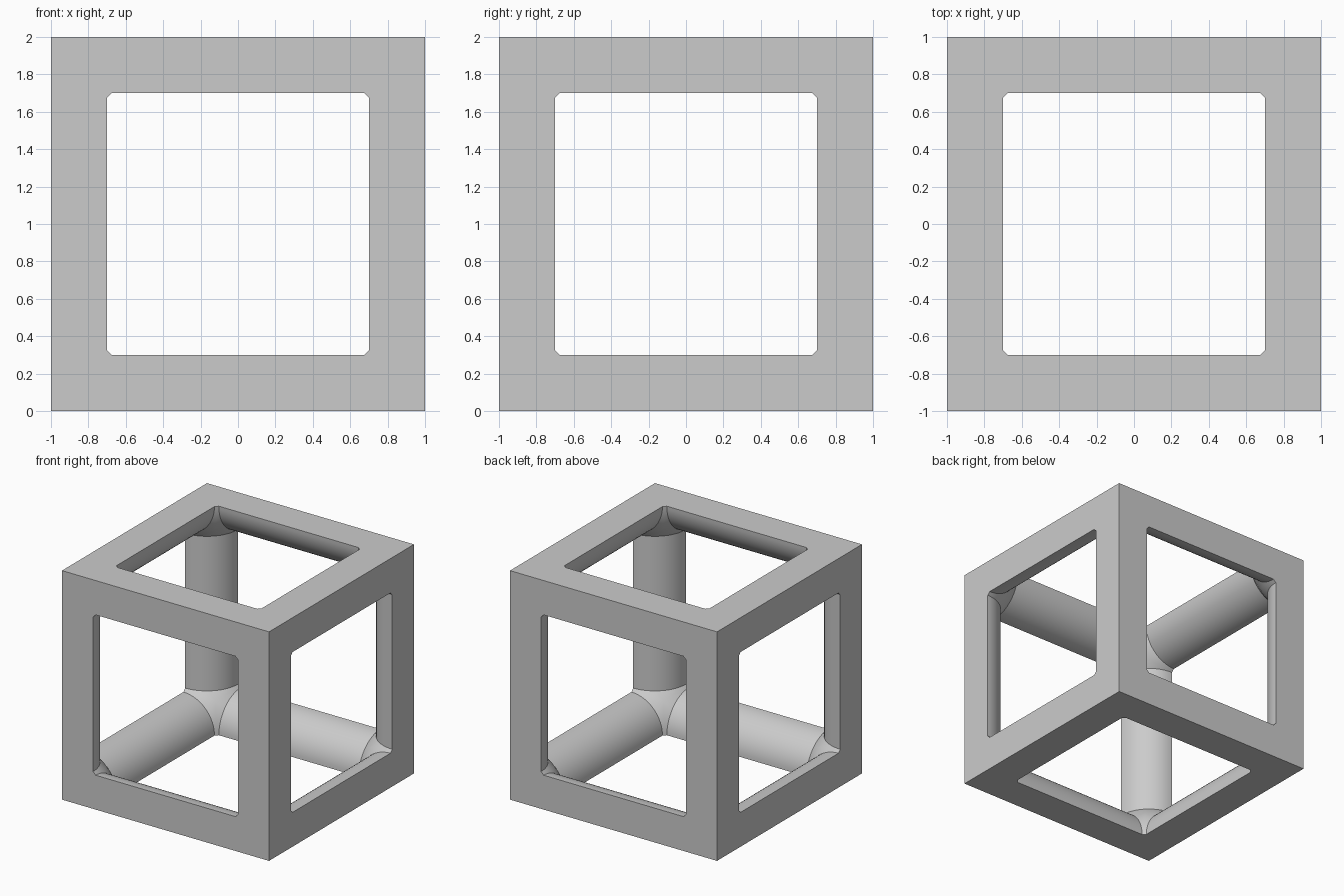
import bpy, bmesh
from math import sin, cos, pi, sqrt
from mathutils import Vector

if "Cube" in bpy.data.objects:
    bpy.data.objects.remove(bpy.data.objects["Cube"], do_unlink=True)

RADIUS = 0.3      # bar radius, measured from the outer edge of the cube
JOINT = 0.325     # distance from the corner at which a bar meets its ball joint
BALL = sqrt(RADIUS ** 2 + JOINT ** 2)
STEPS = 16        # facets on each quarter-round bar

grey = bpy.data.materials.new("plain_grey")
grey.use_nodes = True
colour = (0.6, 0.6, 0.6, 1)
grey.diffuse_color = colour
grey.node_tree.nodes["Principled BSDF"].inputs["Base Color"].default_value = colour

bm = bmesh.new()


def face(points, turn):
    """Add a face given in corner space, with its axes cycled by turn."""
    verts = []
    for p in points:
        q = [p[(i - turn) % 3] for i in range(3)]
        verts.append(bm.verts.new((1 - q[0], 1 - q[1], 1 - q[2])))
    bm.faces.new(verts)


def arc(a, height):
    return Vector((RADIUS * cos(a), RADIUS * sin(a), height))


def ball(a):
    """Point on the ball joint, on the seam shared with the next bar."""
    return Vector((cos(a), sin(a), max(cos(a), sin(a)))).normalized() * BALL


# One eighth of the frame: three half bars, their flat sides and the ball joint
m = BALL / sqrt(2)
flat_side = [(0, 0, 0), (1, 0, 0), (1, 0, RADIUS), (JOINT, 0, RADIUS), (m, 0, m),
             (RADIUS, 0, JOINT), (RADIUS, 0, 1), (0, 0, 1)]
for turn in range(3):
    face(flat_side, turn)
    for i in range(STEPS):
        a, b = (pi / 2 * k / STEPS for k in (i, i + 1))
        face([arc(a, JOINT), arc(b, JOINT), arc(b, 1), arc(a, 1)], turn)
        face([ball(a), ball(b), arc(b, JOINT), arc(a, JOINT)], turn)

# Mirror the eighth across all three middle planes
for axis in range(3):
    copy = bmesh.ops.duplicate(bm, geom=bm.verts[:] + bm.edges[:] + bm.faces[:])["geom"]
    for v in copy:
        if isinstance(v, bmesh.types.BMVert):
            v.co[axis] = -v.co[axis]
bmesh.ops.remove_doubles(bm, verts=bm.verts[:], dist=0.0002)
bmesh.ops.recalc_face_normals(bm, faces=bm.faces[:])
bmesh.ops.translate(bm, verts=bm.verts[:], vec=(0, 0, 1))

mesh = bpy.data.meshes.new("cube_frame")
bm.to_mesh(mesh)
bm.free()
mesh.materials.append(grey)
frame = bpy.data.objects.new("cube_frame", mesh)
bpy.context.collection.objects.link(frame)

# Smooth bars with crisp edges
bpy.ops.object.select_all(action="DESELECT")
frame.select_set(True)
bpy.context.view_layer.objects.active = frame
bpy.ops.object.shade_smooth_by_angle(angle=pi / 6)
